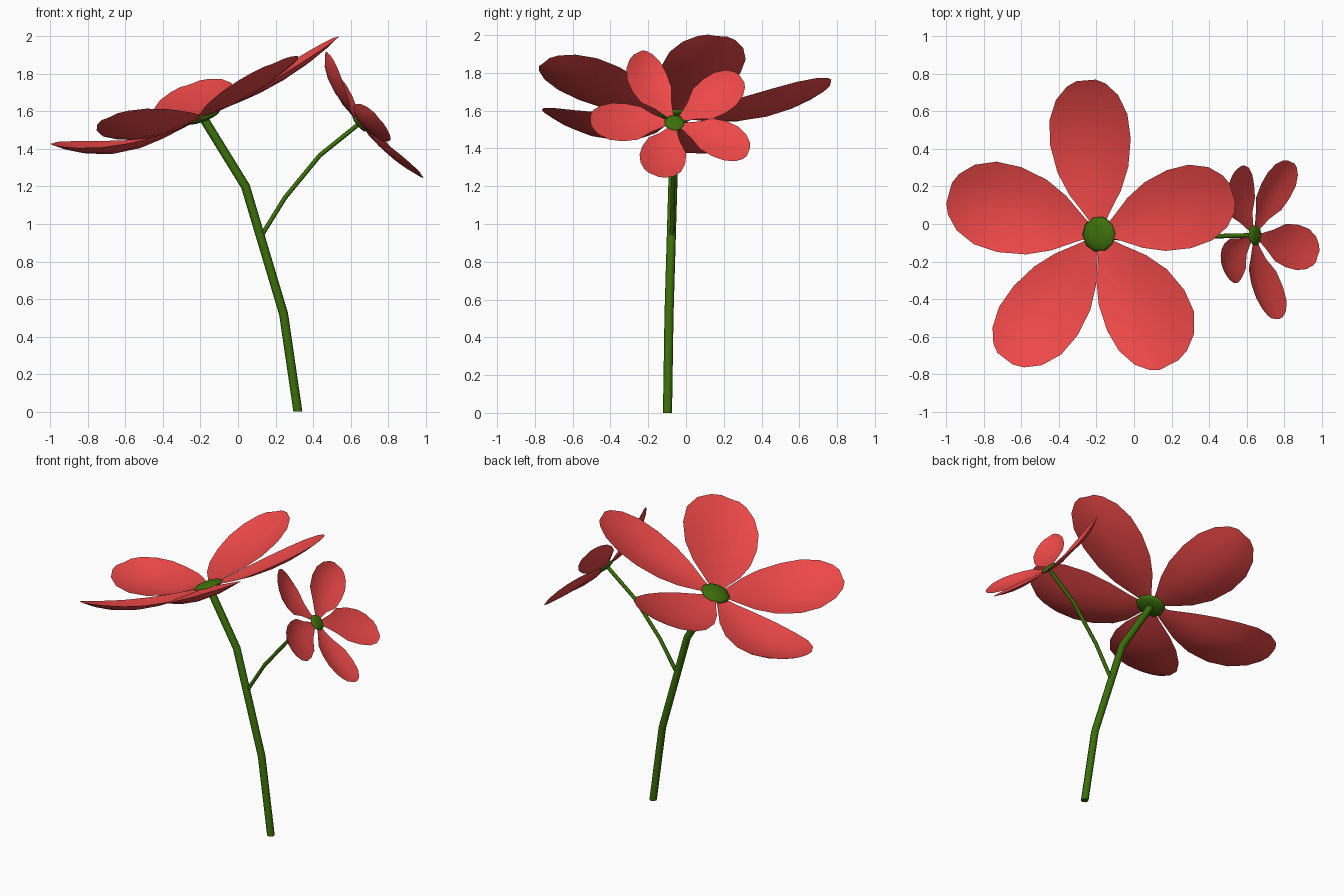
import bpy, bmesh, math
from mathutils import Vector, Matrix

if "Cube" in bpy.data.objects:
    bpy.data.objects.remove(bpy.data.objects["Cube"])


def material(name, rgb):
    m = bpy.data.materials.new(name)
    m.diffuse_color = (*rgb, 1)
    m.use_nodes = True
    m.node_tree.nodes["Principled BSDF"].inputs["Base Color"].default_value = m.diffuse_color
    return m


RED = material("petal_red", (0.85, 0.065, 0.065))
GREEN = material("stem_green", (0.045, 0.16, 0.003))


def finish(name, bm, mat):
    mesh = bpy.data.meshes.new(name)
    bm.to_mesh(mesh)
    bm.free()
    for f in mesh.polygons:
        f.use_smooth = True
    mesh.materials.append(mat)
    ob = bpy.data.objects.new(name, mesh)
    bpy.context.collection.objects.link(ob)
    return ob


# Petal outline: fraction of length, fraction of half width
OUTLINE = [(0.03, 0.08), (0.13, 0.3), (0.27, 0.64), (0.42, 0.88), (0.6, 1.0),
           (0.76, 0.97), (0.89, 0.77), (0.97, 0.48), (1.0, 0.24)]
ACROSS = [-1, -0.5, 0, 0.5, 1]


def flower(name, centre, axes, slope, cup, petals, disc_radius, base, trough):
    """Petals drawn in the plane axes[0], axes[1]; axes[2] is the height."""
    au, av, ah = (Vector(a) for a in axes)
    c = Vector(centre)
    for i, (tu, tv, left, right, dip, curl, roll) in enumerate(petals):
        tip = Vector((tu - c.dot(au), tv - c.dot(av)))
        length = tip.length
        side = Vector((-tip.y, tip.x)) / length
        bm = bmesh.new()
        rows = []
        for k, (t, w) in enumerate(OUTLINE):
            w *= base if k < 3 else 1
            row = []
            for s in ACROSS:
                p = tip * t + side * (s * w * (left if s > 0 else right))
                r = p.length
                h = slope[0] * p.x + slope[1] * p.y + cup * r * (r / length) ** 0.6
                h += dip * math.sin(math.pi * t) + curl * t ** 3 + roll * s * w
                h -= trough * w * w * (1 - s * s)
                row.append(bm.verts.new(c + au * p.x + av * p.y + ah * h))
            rows.append(row)
        for a, b in zip(rows, rows[1:]):
            for k in range(len(ACROSS) - 1):
                bm.faces.new((a[k], b[k], b[k + 1], a[k + 1]))
        finish(f"{name}_petal_{i + 1}", bm, RED)
    # flattened green heart
    normal = ah - au * slope[0] - av * slope[1]
    rot = normal.to_track_quat('Z', 'Y').to_matrix().to_4x4()
    bm = bmesh.new()
    bmesh.ops.create_uvsphere(bm, u_segments=10, v_segments=6, radius=1)
    bm.transform(Matrix.Translation(c) @ rot @
                 Matrix.Diagonal((disc_radius, disc_radius, disc_radius * 0.25, 1)))
    finish(name + "_centre", bm, GREEN)


def tube(name, points, radius, sides=8):
    pts = [Vector(p) for p in points]
    bm = bmesh.new()
    rings = []
    for i, p in enumerate(pts):
        d = (pts[min(i + 1, len(pts) - 1)] - pts[max(i - 1, 0)]).normalized()
        if i == 0 and p.z == 0:
            d = Vector((0, 0, 1))
        u = d.cross(Vector((0, 1, 0))).normalized()
        v = u.cross(d)
        rings.append([bm.verts.new(p + radius * (
            u * math.cos(2 * math.pi * k / sides) + v * math.sin(2 * math.pi * k / sides)))
            for k in range(sides)])
    for a, b in zip(rings, rings[1:]):
        for k in range(sides):
            j = (k + 1) % sides
            bm.faces.new((a[k], a[j], b[j], b[k]))
    bm.faces.new(rings[0])
    bm.faces.new(rings[-1])
    bmesh.ops.recalc_face_normals(bm, faces=bm.faces)
    return finish(name, bm, GREEN)


# Main stem and side branch
stem = tube("main_stem", [(0.319, -0.098, 0), (0.243, -0.09, 0.52),
                          (0.04, -0.07, 1.2), (-0.185, -0.057, 1.565)], 0.024)
branch = tube("side_branch", [(0.12, -0.075, 0.93), (0.25, -0.07, 1.14),
                              (0.435, -0.065, 1.365), (0.64, -0.06, 1.53)], 0.012)

# Large flower from above: tip x, tip y, left width, right width, dip, curl, roll
flower("large_flower", (-0.185, -0.055, 1.57),
       ((1, 0, 0), (0, 1, 0), (0, 0, 1)), (0.39, 0.02), 0.21,
       [(-0.255, 0.765, 0.22, 0.21, -0.01, 0.015, 0.01),
        (0.525, 0.165, 0.22, 0.215, 0.0, -0.01, 0.0),
        (0.18, -0.755, 0.265, 0.20, 0.0, -0.01, 0.0),
        (-0.69, -0.715, 0.235, 0.195, -0.02, 0.035, 0.01),
        (-0.985, 0.165, 0.235, 0.235, -0.05, -0.005, 0.01)], 0.096, 1.0, 0.04)

# Small flower from the right side: tip y, tip z, and the same settings
flower("small_flower", (0.645, -0.06, 1.535),
       ((0, 1, 0), (0, 0, 1), (1, 0, 0)), (-0.06, -0.815), 0.31,
       [(-0.25, 1.91, 0.125, 0.08, -0.015, 0.0, 0.0),
        (0.295, 1.77, 0.11, 0.105, -0.01, -0.01, 0.0),
        (0.33, 1.38, 0.11, 0.09, 0.0, -0.04, 0.0),
        (-0.175, 1.262, 0.135, 0.11, 0.0, 0.012, 0.0),
        (-0.505, 1.565, 0.115, 0.085, -0.01, -0.035, 0.0)], 0.055, 0.75, 0.025)

# Keep the cut ends of the stems crisp
for ob in (stem, branch):
    bpy.ops.object.select_all(action='DESELECT')
    ob.select_set(True)
    bpy.context.view_layer.objects.active = ob
    bpy.ops.object.shade_smooth_by_angle(angle=math.radians(50))
